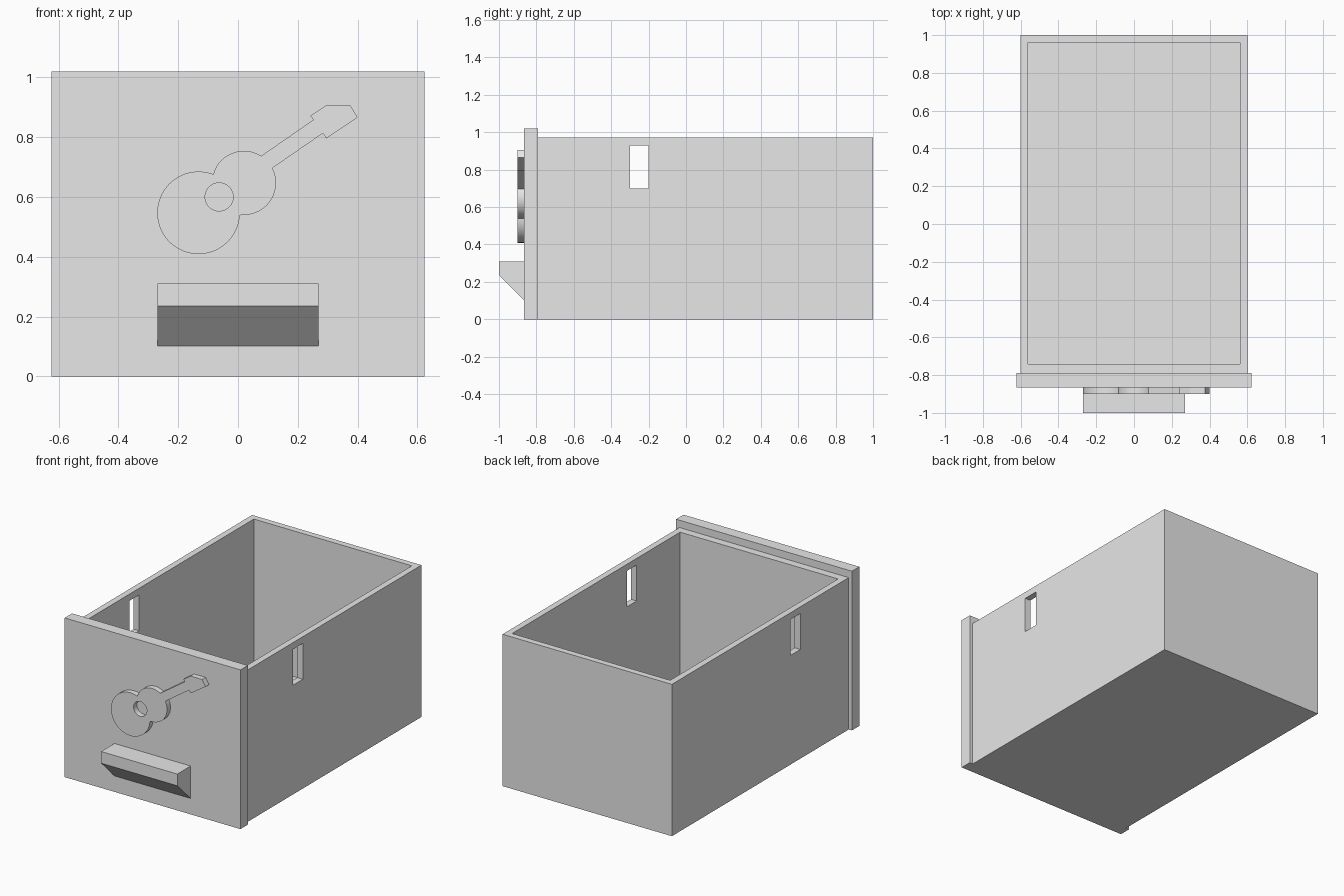
import bpy
import bmesh
from math import atan2, cos, sin, pi
from mathutils import Vector

if "Cube" in bpy.data.objects:
    bpy.data.objects.remove(bpy.data.objects["Cube"], do_unlink=True)

grey = bpy.data.materials.new("light grey")
grey.use_nodes = True
grey.diffuse_color = (0.8, 0.8, 0.8, 1)
grey.node_tree.nodes["Principled BSDF"].inputs["Base Color"].default_value = grey.diffuse_color


def make_object(name, bm):
    mesh = bpy.data.meshes.new(name)
    bmesh.ops.recalc_face_normals(bm, faces=bm.faces)
    bm.to_mesh(mesh)
    bm.free()
    mesh.materials.append(grey)
    obj = bpy.data.objects.new(name, mesh)
    bpy.context.collection.objects.link(obj)
    return obj


def box(name, low, high):
    low, high = Vector(low), Vector(high)
    bm = bmesh.new()
    bmesh.ops.create_cube(bm, size=1)
    for v in bm.verts:
        v.co = v.co * (high - low) + (low + high) / 2
    return make_object(name, bm)


def cut(target, cutter):
    mod = target.modifiers.new(cutter.name, "BOOLEAN")
    mod.operation = "DIFFERENCE"
    mod.solver = "EXACT"
    mod.object = cutter
    cutter.hide_render = True
    bpy.context.view_layer.objects.active = target
    bpy.ops.object.modifier_apply(modifier=mod.name)
    bpy.data.objects.remove(cutter, do_unlink=True)


# Open drawer box with a slot through both side walls
drawer = box("drawer_box", (-0.6, -0.79, 0), (0.6, 1, 0.973))
cut(drawer, box("cavity_cutter", (-0.56, -0.74, 0.04), (0.56, 0.96, 1.2)))
cut(drawer, box("slot_cutter", (-0.8, -0.3, 0.7), (0.8, -0.2, 0.93)))

# Front panel, slightly wider and taller than the box
box("front_panel", (-0.623, -0.865, 0), (0.623, -0.79, 1.02))

# Handle: a ledge with a sloped underside
bm = bmesh.new()
profile = [(-0.865, 0.31), (-1, 0.31), (-1, 0.235), (-0.865, 0.102)]
face = bm.faces.new([bm.verts.new((-0.27, y, z)) for y, z in profile])
side = bmesh.ops.extrude_face_region(bm, geom=[face])["geom"]
bmesh.ops.translate(bm, vec=(0.54, 0, 0),
                    verts=[v for v in side if isinstance(v, bmesh.types.BMVert)])
make_object("handle", bm)


# Raised guitar ornament: two body arcs, neck and head, with a sound hole
def arc(centre, radius, start, end, steps):
    """Counter-clockwise arc between the directions of two points."""
    a = atan2(start[1] - centre[1], start[0] - centre[0])
    b = atan2(end[1] - centre[1], end[0] - centre[0])
    if b <= a:
        b += 2 * pi
    return [(centre[0] + radius * cos(a + (b - a) * i / steps),
             centre[1] + radius * sin(a + (b - a) * i / steps)) for i in range(steps + 1)]


waist_top, waist_low = (-0.082, 0.674), (0.003, 0.538)
neck_top, neck_low = (0.078, 0.738), (0.118, 0.698)
upper = (0.02, 0.647)
head = [(0.284, 0.813), (0.295, 0.796), (0.4, 0.866), (0.376, 0.906),
        (0.295, 0.906), (0.242, 0.871), (0.252, 0.858)]
outline = (arc((-0.132, 0.547), 0.138, waist_top, waist_low, 64)
           + arc(upper, 0.107, waist_low, neck_low, 32)[1:]
           + head + arc(upper, 0.107, neck_top, waist_top, 24)[:-1])
hole = [(-0.063 + 0.047 * cos(i * pi / 24), 0.6 + 0.047 * sin(i * pi / 24)) for i in range(48)]

curve = bpy.data.curves.new("guitar_ornament", "CURVE")
curve.dimensions = "2D"
curve.fill_mode = "BOTH"
curve.extrude = 0.0175
for loop in (outline, hole):
    spline = curve.splines.new("POLY")
    spline.points.add(len(loop) - 1)
    for point, (x, z) in zip(spline.points, loop):
        point.co = (x, z, 0, 1)
    spline.use_cyclic_u = True
curve.materials.append(grey)
guitar = bpy.data.objects.new("guitar_ornament", curve)
bpy.context.collection.objects.link(guitar)
guitar.rotation_euler.x = pi / 2
guitar.location.y = -0.8825

# Convert to a mesh, weld the rims and smooth the curved sides
bpy.ops.object.select_all(action="DESELECT")
guitar.select_set(True)
bpy.context.view_layer.objects.active = guitar
bpy.ops.object.convert(target="MESH")
guitar = bpy.context.object
bm = bmesh.new()
bm.from_mesh(guitar.data)
bmesh.ops.remove_doubles(bm, verts=bm.verts, dist=0.0001)
bmesh.ops.recalc_face_normals(bm, faces=bm.faces)
bm.to_mesh(guitar.data)
bm.free()
bpy.ops.object.shade_smooth_by_angle(angle=pi / 6)
